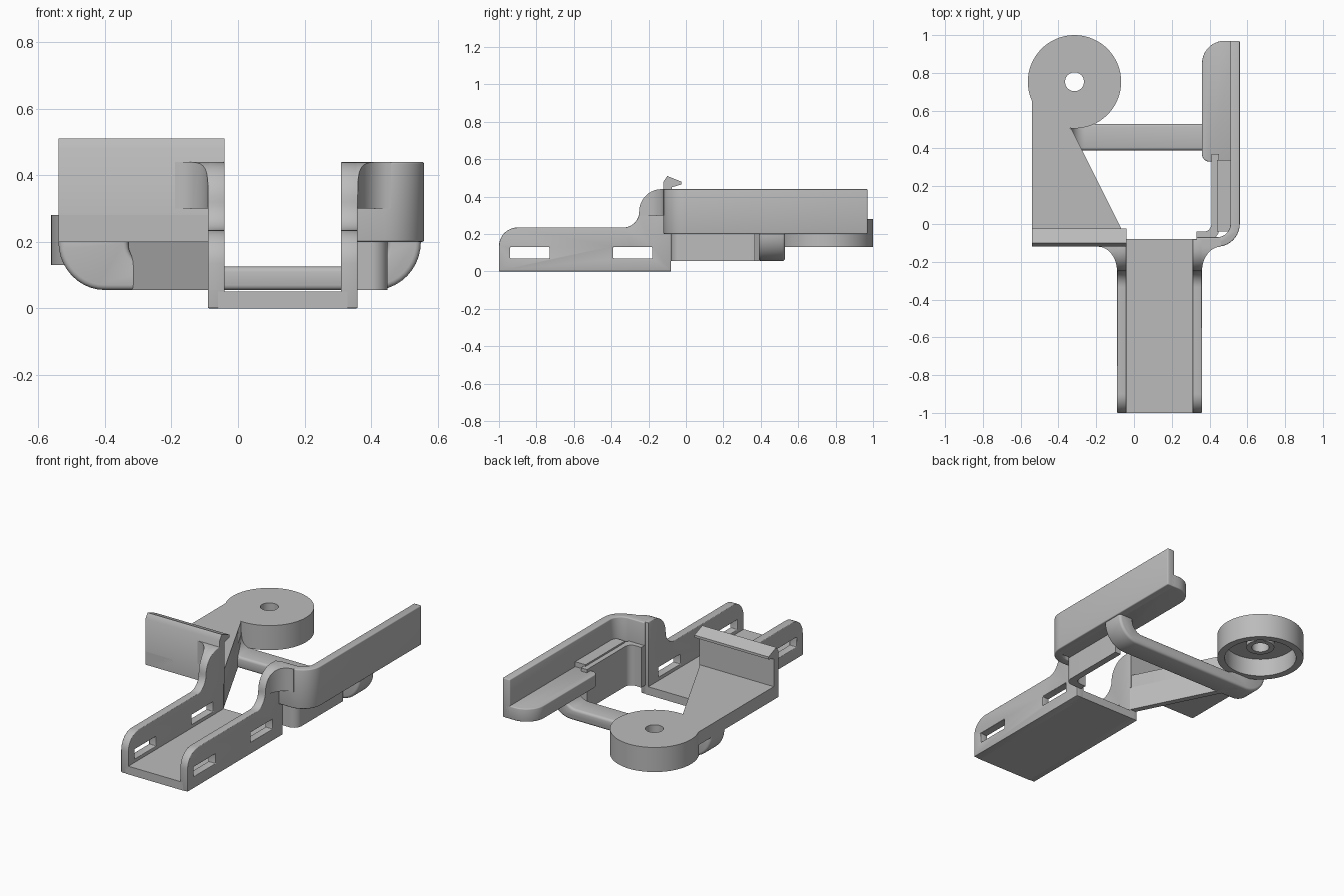
import bpy, bmesh
from math import cos, sin, radians, pi
from mathutils import Vector

cube = bpy.data.objects.get("Cube")
if cube:
    bpy.data.objects.remove(cube, do_unlink=True)

grey = bpy.data.materials.new("plain_grey")
grey.use_nodes = True
grey.diffuse_color = (0.5, 0.5, 0.5, 1)
grey.node_tree.nodes["Principled BSDF"].inputs["Base Color"].default_value = (0.5, 0.5, 0.5, 1)


def arc(cx, cy, rx, ry, start, end, steps=10):
    """Points along an elliptical arc, angles in degrees."""
    angles = [radians(start + (end - start) * i / steps) for i in range(steps + 1)]
    return [(cx + rx * cos(a), cy + ry * sin(a)) for a in angles]


def prism(name, pts, axis, lo, hi):
    """Extrude a flat outline along one axis."""
    place = {"x": lambda p, d: (d, p[0], p[1]),
             "y": lambda p, d: (p[0], d, p[1]),
             "z": lambda p, d: (p[0], p[1], d)}[axis]
    bm = bmesh.new()
    face = bm.faces.new([bm.verts.new(place(p, lo)) for p in pts])
    grown = bmesh.ops.extrude_face_region(bm, geom=[face])
    moved = [v for v in grown["geom"] if isinstance(v, bmesh.types.BMVert)]
    bmesh.ops.translate(bm, verts=moved, vec=Vector(place((0, 0), hi - lo)))
    bmesh.ops.remove_doubles(bm, verts=bm.verts, dist=1e-5)
    bmesh.ops.recalc_face_normals(bm, faces=bm.faces)
    mesh = bpy.data.meshes.new(name)
    bm.to_mesh(mesh)
    bm.free()
    mesh.materials.append(grey)
    obj = bpy.data.objects.new(name, mesh)
    bpy.context.collection.objects.link(obj)
    return obj


def rect(a0, a1, b0, b1):
    return [(a0, b0), (a1, b0), (a1, b1), (a0, b1)]


def apply(obj, mod):
    bpy.context.view_layer.objects.active = obj
    bpy.ops.object.modifier_apply(modifier=mod.name)


def combine(obj, tool, operation):
    mod = obj.modifiers.new("shape", "BOOLEAN")
    mod.operation, mod.object, mod.solver = operation, tool, "EXACT"
    apply(obj, mod)
    bpy.data.objects.remove(tool, do_unlink=True)


def finish(obj, bevel=0.0):
    if bevel:
        mod = obj.modifiers.new("soft_edges", "BEVEL")
        mod.width, mod.segments, mod.limit_method = bevel, 3, "ANGLE"
        mod.angle_limit = radians(40)
        apply(obj, mod)
    bpy.ops.object.select_all(action="DESELECT")
    obj.select_set(True)
    bpy.context.view_layer.objects.active = obj
    bpy.ops.object.shade_smooth_by_angle(angle=radians(35))


# Channel tray: floor and two slotted side walls with raised rear ends
finish(prism("tray_floor", rect(-0.06, 0.33, 0, 0.05), "y", -1, -0.08))
side = ([(-1, 0), (-0.08, 0), (-0.08, 0.44)]
        + arc(-0.13, 0.32, 0.12, 0.12, 90, 180)
        + arc(-0.335, 0.32, 0.085, 0.085, 0, -90)
        + arc(-0.9, 0.135, 0.1, 0.1, 90, 180))
for name, x0 in (("right_tray_wall", -0.09), ("left_tray_wall", 0.31)):
    wall = prism(name, side, "x", x0, x0 + 0.05)
    for y0, y1 in ((-0.94, -0.73), (-0.39, -0.18)):
        combine(wall, prism("slot", rect(y0, y1, 0.07, 0.13), "x", x0 - 1, x0 + 1), "DIFFERENCE")
    finish(wall, 0.008)

# Curved webs flaring from the raised walls, trimmed to the wall outline
for name, root, s in (("left_web", 0.35, 1), ("right_web", -0.08, -1)):
    plan = [(root, -0.25), (root, -0.08), (root + s * 0.11, -0.08)]
    plan += arc(root + s * 0.11, -0.25, s * 0.1, 0.13, 90, 180)
    web = prism(name, plan, "z", 0.3, 0.44)
    combine(web, prism("trim", side, "x", -1, 1), "INTERSECT")
    finish(web)

# Left arm: tall wall bending round to the tray, with a shelf inside it
plan = ([(0.56, 0.97)] + arc(0.44, 0, 0.12, 0.12, 0, -90)
        + [(0.33, -0.12), (0.33, -0.07)]
        + arc(0.44, 0, 0.07, 0.07, -90, 0) + [(0.51, 0.97)])
finish(prism("left_arm_wall", plan, "z", 0.2, 0.44), 0.006)
plan = ([(0.54, 0.33), (0.54, 0.97)] + arc(0.48, 0.85, 0.12, 0.12, 90, 180)
        + arc(0.40, 0.37, 0.04, 0.04, 180, 270))
finish(prism("left_shelf", plan, "z", 0.2, 0.28), 0.006)
finish(prism("raised_ledge", rect(0.44, 0.53, -0.04, 0.34), "z", 0.2, 0.31))

# Lower wall below the ledge, turning into the tray
plan = ([(0.33, -0.08)] + arc(0.40, -0.03, 0.05, 0.05, -90, 0)
        + [(0.45, 0.37), (0.41, 0.37)]
        + arc(0.37, 0, 0.04, 0.04, 0, -90) + [(0.33, -0.04)])
finish(prism("lower_wall", plan, "z", 0.055, 0.3))

# Cross bar sweeping up into both sides
bar = (arc(-0.4, 0.2, 0.14, 0.145, 180, 270) + arc(0.41, 0.2, 0.14, 0.145, 270, 360)
       + [(0.55, 0.22), (0.45, 0.22)]
       + arc(0.38, 0.195, 0.07, 0.07, 0, -90)
       + arc(-0.26, 0.195, 0.07, 0.07, 270, 180) + [(-0.33, 0.22), (-0.54, 0.22)])
finish(prism("cross_bar", bar, "y", 0.39, 0.53), 0.015)

# Right side: floor plate, diagonal gusset and clip wall with a hooked lip
plan = [(-0.54, -0.12), (-0.04, -0.12), (-0.04, -0.08), (-0.33, 0.5), (-0.54, 0.66)]
finish(prism("right_plate", plan, "z", 0.2, 0.28))
plan = [(-0.04, -0.08), (-0.33, 0.5), (-0.37, 0.5), (-0.08, -0.08)]
finish(prism("diagonal_gusset", plan, "z", 0.055, 0.21))
clip = [(-0.12, 0.2), (-0.075, 0.2), (-0.075, 0.45), (-0.025, 0.465),
        (-0.025, 0.48), (-0.1, 0.51), (-0.12, 0.48)]
finish(prism("clip_wall", clip, "x", -0.54, -0.04))

# Round cup, open below, with a bored centre boss
cup = [(0.05, 0.28), (0.247, 0.28), (0.247, 0.13), (0.205, 0.13),
       (0.205, 0.24), (0.08, 0.24), (0.08, 0.2), (0.05, 0.2)]
bm = bmesh.new()
verts = [bm.verts.new((r, 0, z)) for r, z in cup]
edges = [bm.edges.new((verts[i - 1], verts[i])) for i in range(len(verts))]
bmesh.ops.spin(bm, geom=verts + edges, cent=(0, 0, 0), axis=(0, 0, 1),
               angle=2 * pi, steps=64, use_merge=True)
bmesh.ops.remove_doubles(bm, verts=bm.verts, dist=1e-5)
bmesh.ops.recalc_face_normals(bm, faces=bm.faces)
mesh = bpy.data.meshes.new("round_cup")
bm.to_mesh(mesh)
bm.free()
mesh.materials.append(grey)
cup_obj = bpy.data.objects.new("round_cup", mesh)
cup_obj.location = (-0.315, 0.753, 0)
bpy.context.collection.objects.link(cup_obj)
finish(cup_obj)
